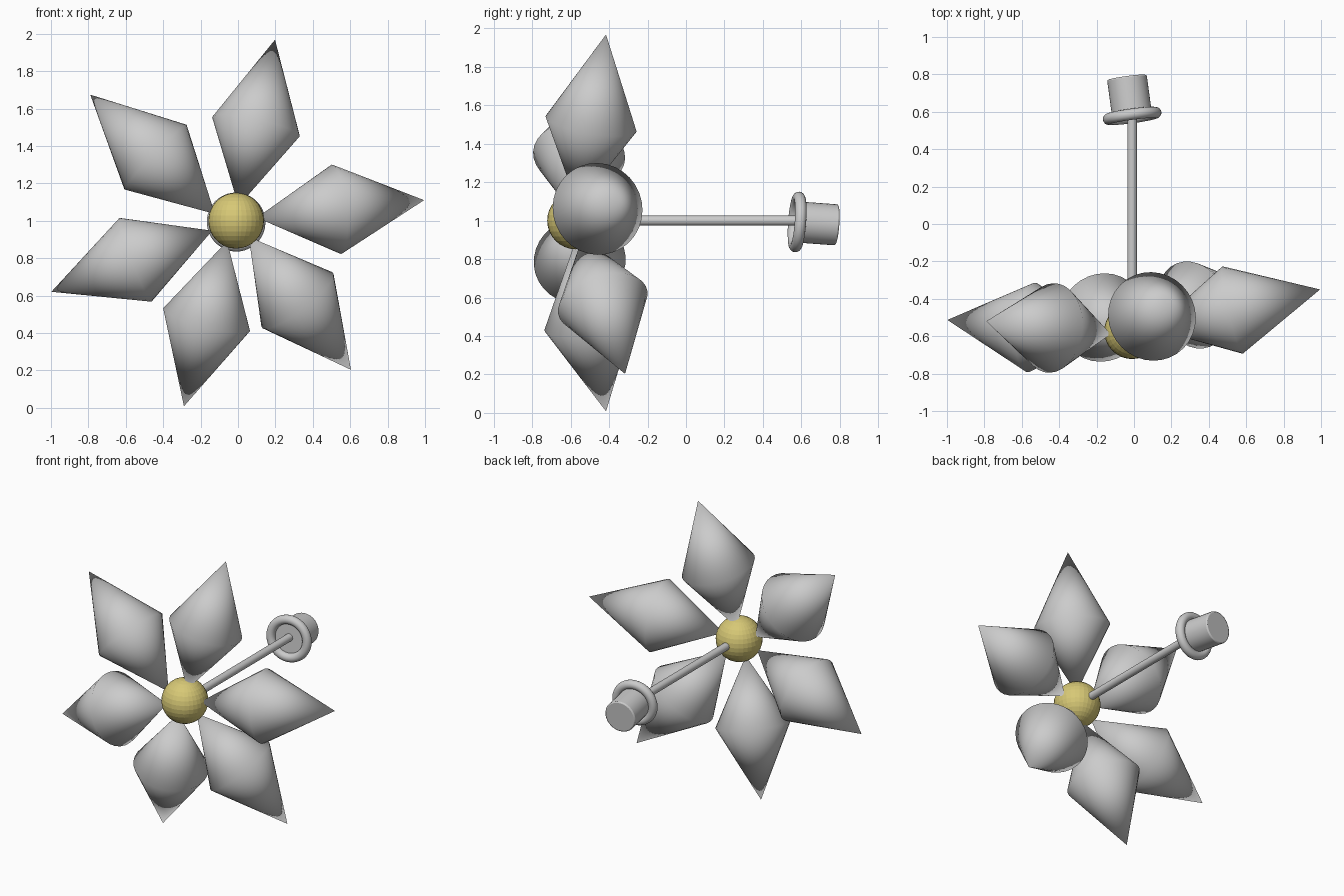
import bpy, bmesh, math
from mathutils import Vector

if "Cube" in bpy.data.objects:
    bpy.data.objects.remove(bpy.data.objects["Cube"])

Z = Vector((0, 0, 1))


def place(ob, pos, axis):
    ob.location = pos
    ob.rotation_mode = 'QUATERNION'
    ob.rotation_quaternion = Z.rotation_difference(Vector(axis).normalized())


def rod(name, a, b, r, bevel=0):
    a, b = Vector(a), Vector(b)
    bpy.ops.mesh.primitive_cylinder_add(vertices=32, radius=r, depth=(b - a).length)
    ob = bpy.context.object
    ob.name = name
    place(ob, (a + b) / 2, b - a)
    if bevel:
        m = ob.modifiers.new("soft_edge", 'BEVEL')
        m.width, m.segments, m.limit_method = bevel, 2, 'ANGLE'
    bpy.ops.object.shade_smooth_by_angle(angle=math.radians(40))
    return ob


def petal(name, rim, tip, radius=0.24, inner=0.44, n=32):
    # double cone: point in the hub, wide rim, outer tip
    rim, tip = Vector(rim), Vector(tip)
    axis = tip - rim
    bm = bmesh.new()
    ring = [bm.verts.new((radius * math.cos(2 * math.pi * i / n),
                          radius * math.sin(2 * math.pi * i / n), 0)) for i in range(n)]
    low = bm.verts.new((0, 0, -inner))
    high = bm.verts.new((0, 0, axis.length))
    for i in range(n):
        a, b = ring[i], ring[(i + 1) % n]
        bm.faces.new((a, b, high))
        bm.faces.new((b, a, low))
    for f in bm.faces:
        f.smooth = True
    me = bpy.data.meshes.new(name)
    bm.to_mesh(me)
    bm.free()
    ob = bpy.data.objects.new(name, me)
    bpy.context.collection.objects.link(ob)
    place(ob, rim, axis)


# petals: rim centre, tip
petals = [
    ((0.096, -0.494, 1.503), (0.198, -0.416, 1.968)),
    ((0.527, -0.460, 1.061), (0.995, -0.350, 1.110)),
    ((0.318, -0.433, 0.575), (0.604, -0.317, 0.203)),
    ((-0.168, -0.500, 0.471), (-0.289, -0.416, 0.008)),
    ((-0.548, -0.553, 0.791), (-0.998, -0.513, 0.620)),
    ((-0.441, -0.556, 1.340), (-0.790, -0.520, 1.674)),
]
for i, (rim, tip) in enumerate(petals):
    petal(f"petal_{i + 1}", rim, tip)

# yellow flower centre, flat faceted
bpy.ops.mesh.primitive_uv_sphere_add(segments=32, ring_count=16, radius=0.149,
                                     location=(-0.01, -0.573, 1.0))
hub = bpy.context.object
hub.name = "flower_centre"
mat = bpy.data.materials.new("yellow")
mat.diffuse_color = (0.68, 0.58, 0.18, 1)
mat.use_nodes = True
mat.node_tree.nodes["Principled BSDF"].inputs["Base Color"].default_value = mat.diffuse_color
hub.data.materials.append(mat)

# stem
rod("stem", (-0.01, -0.57, 1.0), (-0.01, 0.59, 1.0), 0.026)

# tilted pot with rounded rim
rim_pos, pot_end = (-0.01, 0.578, 0.993), (-0.038, 0.784, 0.978)
rod("pot", rim_pos, pot_end, 0.107, 0.008)
bpy.ops.mesh.primitive_torus_add(major_radius=0.128, minor_radius=0.03,
                                 major_segments=48, minor_segments=16)
ring = bpy.context.object
ring.name = "pot_rim"
place(ring, rim_pos, Vector(pot_end) - Vector(rim_pos))
bpy.ops.object.shade_smooth()
